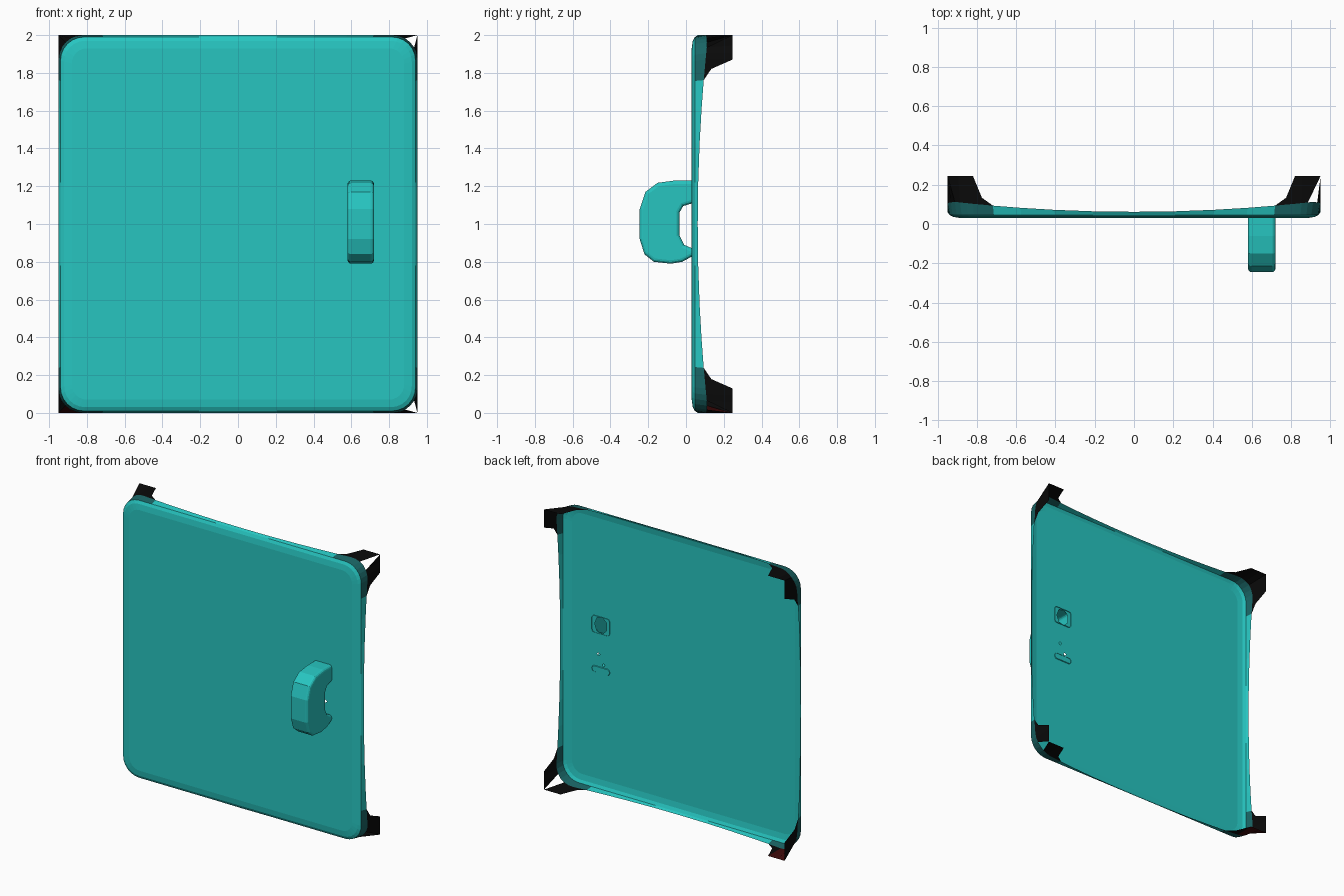
import bpy, bmesh, math
from mathutils import Vector

cube = bpy.data.objects.get("Cube")
if cube:
    bpy.data.objects.remove(cube)


def material(name, rgb):
    m = bpy.data.materials.new(name)
    m.use_nodes = True
    m.diffuse_color = (*rgb, 1)
    m.node_tree.nodes["Principled BSDF"].inputs["Base Color"].default_value = (*rgb, 1)
    return m


TEAL = material("teal", (0.02, 0.56, 0.53))
DARK = material("dark_teal", (0.01, 0.13, 0.13))
BLACK = material("black", (0.003, 0.003, 0.003))
RED = material("dark_red", (0.05, 0.003, 0.003))


def make_object(name, bm, mats):
    mesh = bpy.data.meshes.new(name)
    bm.to_mesh(mesh)
    bm.free()
    for m in mats:
        mesh.materials.append(m)
    ob = bpy.data.objects.new(name, mesh)
    bpy.context.collection.objects.link(ob)
    return ob


HALF_X, HALF_Z, ARC, SIDE = 0.95, 1.0, 6, 10
CORNERS = [(1, 1), (-1, 1), (-1, -1), (1, -1)]


def outline(inset, r, square=False):
    """Rounded rectangle as (x, z, slot); slots up to ARC lie on a corner."""
    pts = []
    for q, (sx, sz) in enumerate(CORNERS):
        cx, cz = sx * (HALF_X - inset - r), sz * (HALF_Z - inset - r)
        for k in range(ARC + 1):
            a = math.pi / 2 * (q + k / ARC)
            c, s = math.cos(a), math.sin(a)
            grow = r / max(abs(c), abs(s)) if square else r
            pts.append((cx + c * grow, cz + s * grow, k))
        nx, nz = CORNERS[(q + 1) % 4]
        ex, ez = nx * (HALF_X - inset - r), nz * (HALF_Z - inset - r)
        a = math.pi / 2 * (q + 1)
        ox, oz = math.cos(a) * r, math.sin(a) * r
        for k in range(1, SIDE):
            t = (1 - math.cos(math.pi * k / SIDE)) / 2
            t = 0.5 * t + 0.5 * k / SIDE
            pts.append((cx + (ex - cx) * t + ox, cz + (ez - cz) * t + oz, ARC + k))
    return pts


def rim_depth(x, z):
    """Rim is shallow at the middle of each edge and deeper near corners."""
    t = min(abs(x) / HALF_X, abs(z) / HALF_Z)
    return 0.062 + 0.055 * t ** 2


# Door panel: flat front, rounded edge and bowed rim
bm = bmesh.new()
rings = []
for inset, r, depth in [(0.07, 0.08, 0.03), (0.03, 0.11, 0.036),
                        (0.01, 0.125, 0.047), (0, 0.13, None)]:
    rings.append([bm.verts.new((x, depth or rim_depth(x, z), z + 1))
                  for x, z, k in outline(inset, r)])
n = len(rings[0])
slots = [p[2] for p in outline(0, 0.13)]
for level, (a, b) in enumerate(zip(rings, rings[1:])):
    for i in range(n):
        j = (i + 1) % n
        f = bm.faces.new((a[i], a[j], b[j], b[i]))
        if level == 2 and (slots[i] <= ARC or slots[j] == 0):
            f.material_index = 1

# Front skin, with the openings behind the handle
fill = [bm.edges.get((rings[0][i], rings[0][(i + 1) % n])) for i in range(n)]
for x, z, w, h, sides in [(0.65, 1.17, 0.05, 0.06, 7),
                          (0.67, 0.96, 0.012, 0.012, 4),
                          (0.63, 0.89, 0.012, 0.012, 4)]:
    loop = [bm.verts.new((x + w * math.cos(math.tau * k / sides), 0.03,
                          z + h * math.sin(math.tau * k / sides))) for k in range(sides)]
    fill += [bm.edges.new((loop[k - 1], loop[k])) for k in range(sides)]
bmesh.ops.triangle_fill(bm, edges=fill, use_beauty=True, normal=(0, -1, 0))
bmesh.ops.recalc_face_normals(bm, faces=bm.faces[:])
make_object("door_panel", bm, [TEAL, DARK])

# Corner flaps: from the rounded rim out to square corners at the back
bm = bmesh.new()
inner = [bm.verts.new((x, rim_depth(x, z), z + 1)) for x, z, k in outline(0, 0.13)]
outer = [bm.verts.new((x, 0.245, z + 1)) for x, z, k in outline(0, 0.13, True)]
for i in range(n):
    j = (i + 1) % n
    k = slots[i]
    split = inner[i].co.x > 0
    if k < ARC:
        if split and k == ARC // 2 - 1:
            f = bm.faces.new((inner[i], outer[j], outer[i]))
        elif split and k == ARC // 2:
            f = bm.faces.new((inner[j], outer[j], outer[i]))
        else:
            f = bm.faces.new((inner[i], inner[j], outer[j], outer[i]))
        # Reddish underside on the right-hand lower corner
        if not split and inner[i].co.z < 0.1 and k >= ARC // 2:
            f.material_index = 1
    elif k == ARC:
        mid = bm.verts.new(inner[i].co.lerp(inner[j].co, 0.45) + Vector((0, 0.035, 0)))
        bm.faces.new((inner[i], inner[j], mid, outer[i]))
    elif slots[j] == 0:
        mid = bm.verts.new(inner[j].co.lerp(inner[i].co, 0.45) + Vector((0, 0.035, 0)))
        bm.faces.new((inner[i], inner[j], outer[j], mid))
bmesh.ops.delete(bm, geom=[v for v in bm.verts if not v.link_faces], context='VERTS')
bmesh.ops.recalc_face_normals(bm, faces=bm.faces[:])
make_object("corner_flaps", bm, [BLACK, RED])

# Handle: C-shaped side profile in (y, z), extruded across and softened
profile = [(0.035, 1.23), (-0.06, 1.23), (-0.15, 1.218), (-0.215, 1.17), (-0.245, 1.08),
           (-0.245, 0.92), (-0.22, 0.84), (-0.17, 0.80), (-0.08, 0.79), (-0.02, 0.80),
           (0.035, 0.83), (0.035, 0.87), (-0.01, 0.89), (-0.035, 0.94), (-0.035, 1.06),
           (-0.015, 1.095), (0.035, 1.11)]
bm = bmesh.new()
face = bm.faces.new([bm.verts.new((0.58, y, z)) for y, z in profile])
ext = bmesh.ops.extrude_face_region(bm, geom=[face])
bmesh.ops.translate(bm, vec=(0.14, 0, 0),
                    verts=[v for v in ext["geom"] if isinstance(v, bmesh.types.BMVert)])
# Leave both arms open where they meet the panel
ends = [f for f in bm.faces if all(v.co.y > 0.03 for v in f.verts)]
bmesh.ops.delete(bm, geom=ends, context='FACES_ONLY')
bmesh.ops.recalc_face_normals(bm, faces=bm.faces[:])
handle = make_object("handle", bm, [TEAL])
bevel = handle.modifiers.new("soft_edges", 'BEVEL')
bevel.width = 0.045
bevel.segments = 3
bevel.limit_method = 'ANGLE'
bevel.angle_limit = math.radians(60)
